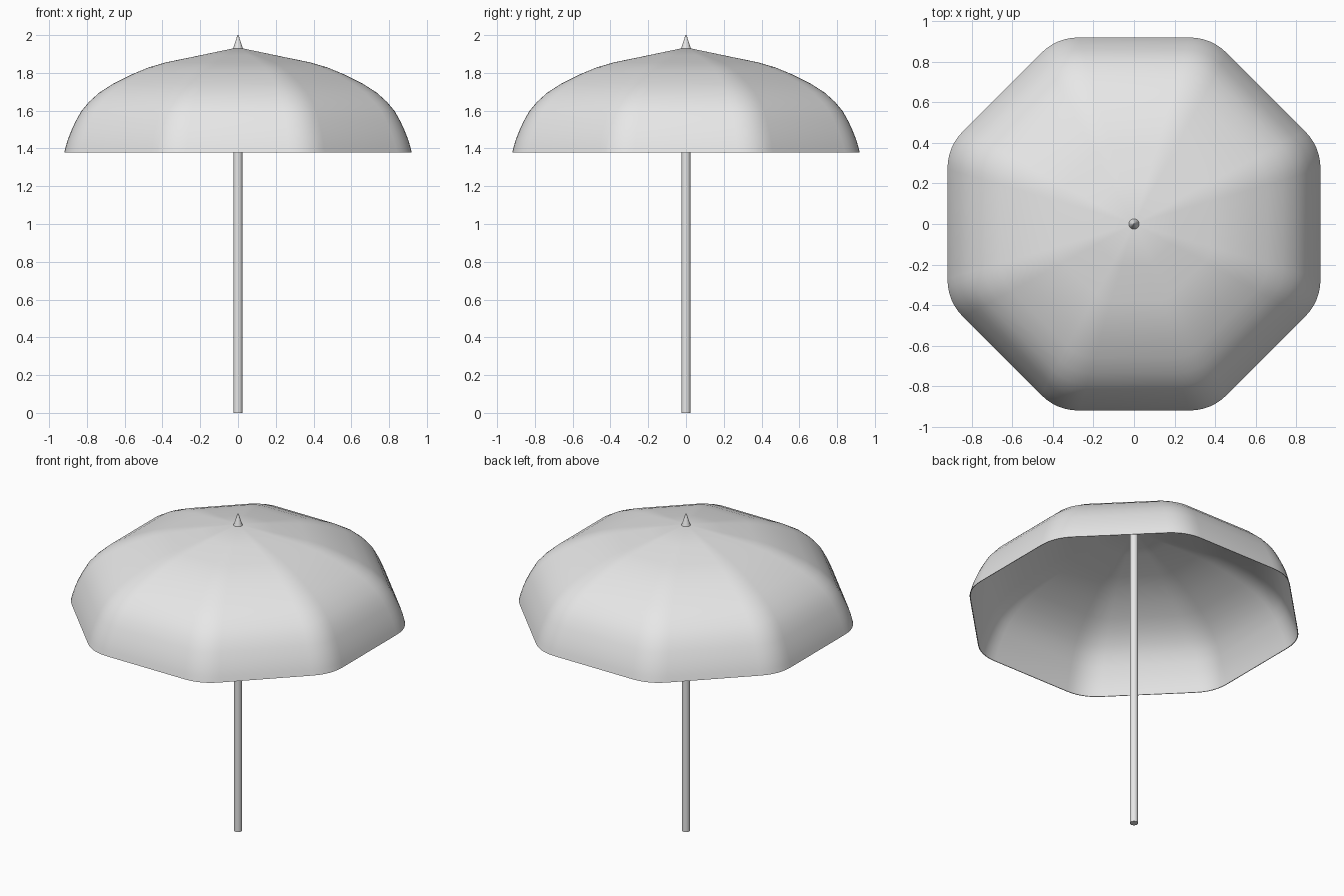
import bpy, bmesh, math
from mathutils import Vector, Matrix

if "Cube" in bpy.data.objects:
    bpy.data.objects.remove(bpy.data.objects["Cube"])

grey = bpy.data.materials.new("light grey")
grey.diffuse_color = (0.8, 0.8, 0.8, 1)
grey.use_nodes = True
grey.node_tree.nodes["Principled BSDF"].inputs["Base Color"].default_value = grey.diffuse_color

# Canopy profile: (distance to the flat sides, height)
PROFILE = [(0.2, 1.893), (0.38, 1.856), (0.47, 1.83), (0.56, 1.793),
           (0.66, 1.743), (0.735, 1.695), (0.79, 1.645), (0.83, 1.597),
           (0.86, 1.543), (0.882, 1.495), (0.90, 1.45), (0.912, 1.41),
           (0.92, 1.378)]
APEX = 1.935


def rounded_octagon(steps=6, trim=0.12):
    """Unit-apothem octagon with each corner rounded by a small curve."""
    t = math.tan(math.pi / 8)
    corner = Vector((1, t))
    a = Vector((1, t - trim))
    d = Vector((-1, 1)).normalized()
    b = corner + d * trim
    arc = []
    for i in range(steps + 1):
        u = i / steps
        arc.append(a * (1 - u) ** 2 + corner * 2 * u * (1 - u) + b * u * u)
    return [Matrix.Rotation(k * math.pi / 4, 2) @ p for k in range(8) for p in arc]


def add_shell(bm, outline, inset, inner):
    """One skin of the canopy; returns its rim vertices."""
    n = len(outline)
    apex = bm.verts.new((0, 0, APEX - inset))
    previous = None
    for r, z in PROFILE:
        z_in = z - inset if z > PROFILE[-1][1] + 0.01 else z
        ring = [bm.verts.new((p.x * (r - inset), p.y * (r - inset), z_in)) for p in outline]
        for i in range(n):
            j = (i + 1) % n
            if previous is None:
                vs = [apex, ring[i], ring[j]]
            else:
                vs = [previous[i], ring[i], ring[j], previous[j]]
            face = bm.faces.new(vs[::-1] if inner else vs)
            face.smooth = not inner
        previous = ring
    return previous


# Canopy: smooth outer skin, faceted inner skin, thin rim
bm = bmesh.new()
outline = rounded_octagon()
outer = add_shell(bm, outline, 0, False)
inner = add_shell(bm, outline, 0.004, True)
for i in range(len(outline)):
    j = (i + 1) % len(outline)
    bm.faces.new([outer[i], inner[i], inner[j], outer[j]])
mesh = bpy.data.meshes.new("canopy")
bm.to_mesh(mesh)
bm.free()
mesh.set_sharp_from_angle(angle=math.radians(50))
canopy = bpy.data.objects.new("canopy", mesh)
bpy.context.collection.objects.link(canopy)
canopy.data.materials.append(grey)


def add_round(name, r1, r2, z1, z2):
    """Upright round part between two heights."""
    bpy.ops.mesh.primitive_cone_add(vertices=24, radius1=r1, radius2=r2,
                                    depth=z2 - z1, location=(0, 0, (z1 + z2) / 2))
    ob = bpy.context.object
    ob.name = name
    ob.data.materials.append(grey)
    bpy.ops.object.shade_smooth_by_angle(angle=math.radians(40))


add_round("pole", 0.024, 0.024, 0, 1.92)
add_round("finial", 0.027, 0.003, 1.925, 2.0)
